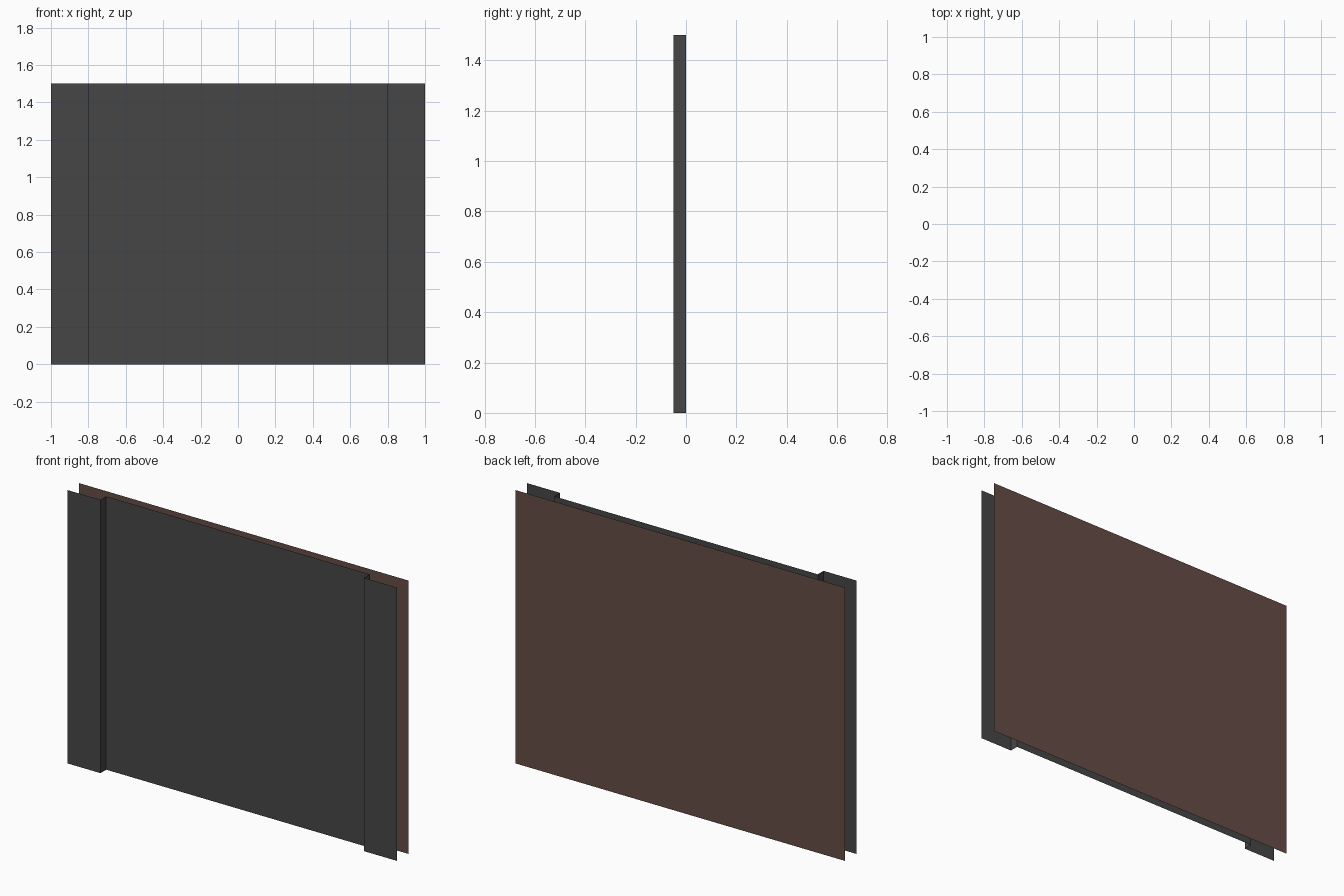
import bpy

if "Cube" in bpy.data.objects:
    bpy.data.objects.remove(bpy.data.objects["Cube"])

HEIGHT = 1.5


def material(name, rgb):
    m = bpy.data.materials.new(name)
    m.diffuse_color = (*rgb, 1.0)
    m.use_nodes = True
    m.node_tree.nodes["Principled BSDF"].inputs["Base Color"].default_value = m.diffuse_color
    return m


def extrude_profile(name, points, mat):
    """Open sheet: an x/y profile line raised from the floor to HEIGHT."""
    n = len(points)
    verts = [(x, y, z) for z in (0.0, HEIGHT) for x, y in points]
    faces = [(i, i + 1, n + i + 1, n + i) for i in range(n - 1)]
    mesh = bpy.data.meshes.new(name)
    mesh.from_pydata(verts, [], faces)
    mesh.materials.append(mat)
    ob = bpy.data.objects.new(name, mesh)
    bpy.context.collection.objects.link(ob)
    return ob


grey = material("dark grey", (0.062, 0.062, 0.062))
brown = material("dark brown", (0.13, 0.073, 0.059))

# Front sheet: raised side strips with a recessed centre
left = [(-1.0, -0.05), (-0.8, -0.05), (-0.8, 0.0)]
right = [(-x, y) for x, y in reversed(left)]
extrude_profile("front_panel", left + right, grey)

# Flat back sheet, facing backwards
extrude_profile("back_panel", [(1.0, 0.05), (-1.0, 0.05)], brown)
